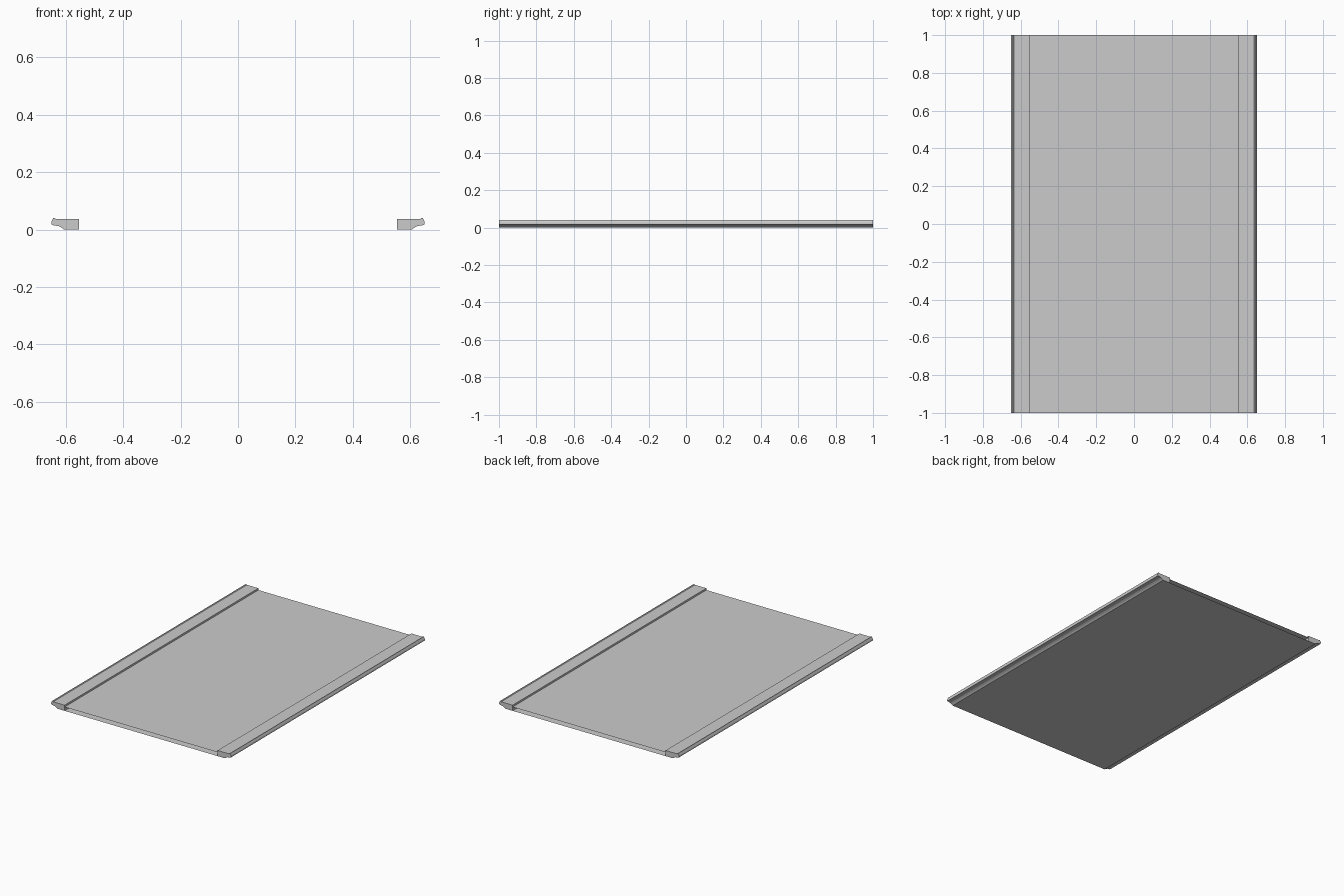
import bpy, bmesh

if "Cube" in bpy.data.objects:
    bpy.data.objects.remove(bpy.data.objects["Cube"])

HALF_LEN = 1.0
INNER = 0.553

# Rail cross-section (x, z) on the +x side
PROFILE = [(INNER, 0.0), (0.606, 0.0), (0.615, 0.007), (0.625, 0.012),
           (0.648, 0.016), (0.65, 0.019), (0.65, 0.027), (0.643, 0.041),
           (0.639, 0.041), (0.635, 0.037), (INNER, 0.037)]


def make_object(name, bm):
    mesh = bpy.data.meshes.new(name)
    bm.to_mesh(mesh)
    bm.free()
    obj = bpy.data.objects.new(name, mesh)
    bpy.context.collection.objects.link(obj)
    return obj


def rail(name, side):
    bm = bmesh.new()
    face = bm.faces.new([bm.verts.new((side * x, -HALF_LEN, z)) for x, z in PROFILE])
    ext = bmesh.ops.extrude_face_region(bm, geom=[face], use_keep_orig=True)
    verts = [g for g in ext["geom"] if isinstance(g, bmesh.types.BMVert)]
    bmesh.ops.translate(bm, verts=verts, vec=(0, 2 * HALF_LEN, 0))
    bmesh.ops.recalc_face_normals(bm, faces=bm.faces)
    return make_object(name, bm)


def sheet(name, z, up):
    bm = bmesh.new()
    corners = [(-INNER, -HALF_LEN), (INNER, -HALF_LEN), (INNER, HALF_LEN), (-INNER, HALF_LEN)]
    face = bm.faces.new([bm.verts.new((x, y, z)) for x, y in corners])
    if not up:
        face.normal_flip()
    return make_object(name, bm)


# Moulded side rails
rail("left_rail", -1)
rail("right_rail", 1)

# Thin open-ended panel between the rails
sheet("panel_top", 0.025, True)
sheet("panel_bottom", 0.0, False)
